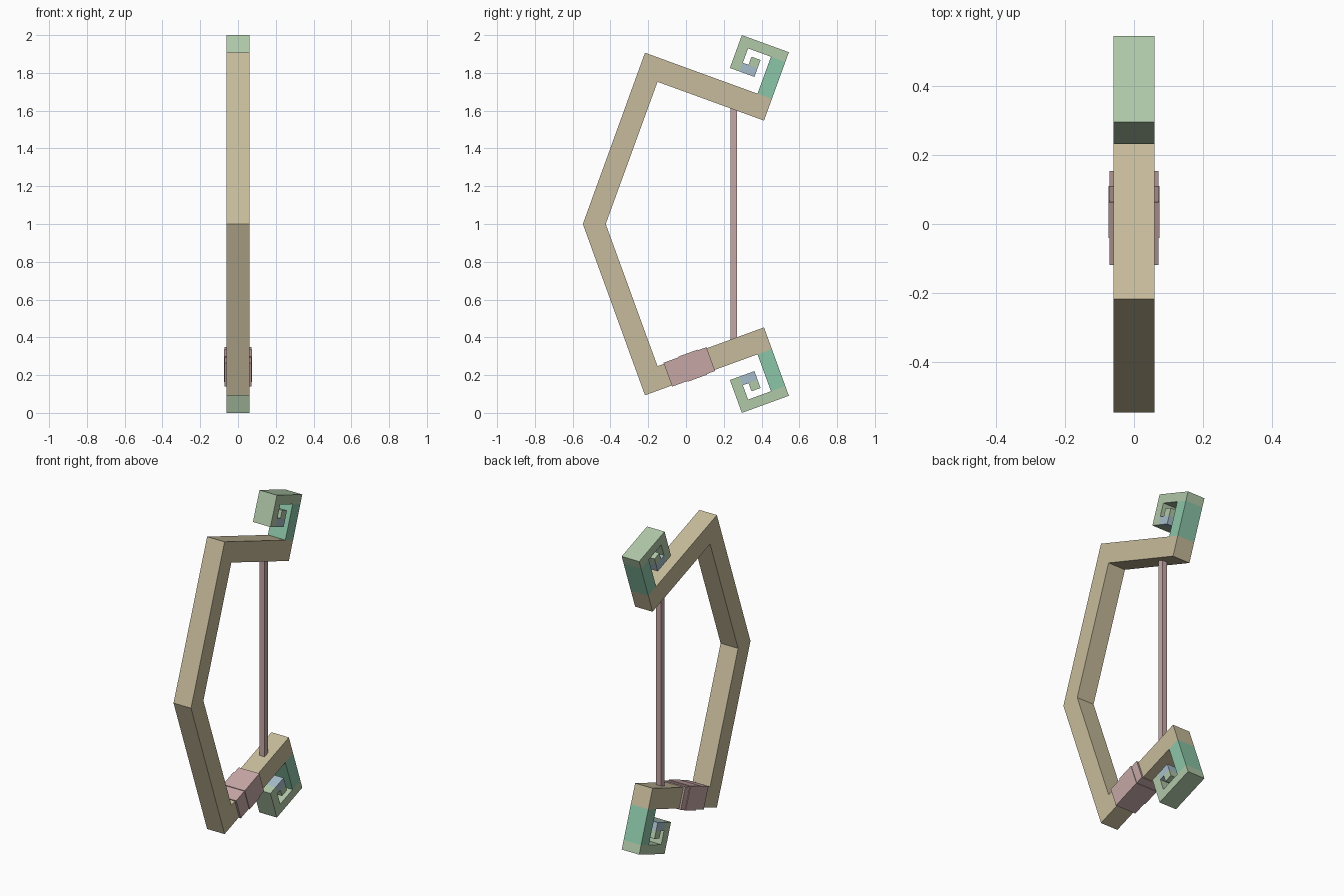
import bpy, bmesh, math
from mathutils import Vector, Matrix

if "Cube" in bpy.data.objects:
    bpy.data.objects.remove(bpy.data.objects["Cube"])

TILT = math.radians(20)
HALF = 0.06                                  # half thickness of the bow in x
U = Vector((math.cos(TILT), -math.sin(TILT)))   # along the upper arm (y, z)
V = Vector((math.sin(TILT), math.cos(TILT)))    # across the upper arm
TIP = Vector((0.413, 0.5475))                # outer arm corner, z measured from mid height


def material(name, rgb):
    m = bpy.data.materials.new(name)
    lin = [c / 12.92 if c < 0.04 else ((c + 0.055) / 1.055) ** 2.4 for c in rgb]
    m.diffuse_color = (*lin, 1)
    m.use_nodes = True
    m.node_tree.nodes["Principled BSDF"].inputs["Base Color"].default_value = m.diffuse_color
    return m


tan = material("tan wood", (0.78, 0.735, 0.61))
green = material("pale green", (0.69, 0.785, 0.66))
teal = material("teal green", (0.55, 0.775, 0.66))
blue = material("pale blue", (0.65, 0.74, 0.79))
pink = material("dusty pink", (0.775, 0.655, 0.65))


def finish(name, bm, mats):
    bmesh.ops.recalc_face_normals(bm, faces=bm.faces)
    me = bpy.data.meshes.new(name)
    bm.to_mesh(me)
    bm.free()
    for m in mats:
        me.materials.append(m)
    ob = bpy.data.objects.new(name, me)
    bpy.context.collection.objects.link(ob)
    return ob


def box(name, size, center, tilt, mat):
    bm = bmesh.new()
    bmesh.ops.create_cube(bm, size=1, matrix=Matrix.Translation(center)
                          @ Matrix.Rotation(tilt, 4, 'X') @ Matrix.Diagonal((*size, 1)))
    return finish(name, bm, [mat])


def uv(u, v):
    return TIP + U * u + V * v


# Bow frame: paired edge points from the mid bend to the end of the spiral,
# each with the material slot of the stretch that leads to it
corner = uv(-0.081, 0.122)
stations = [
    (Vector((-0.546, 0)), Vector((-0.425, 0)), 0),
    (uv(-0.715, 0.122), uv(-0.6, 0), 0),               # elbow
    (corner, uv(0, 0), 0),                             # arm end
    (corner, uv(0, 0.122), 0),
    (uv(-0.081, 0.33), uv(0, 0.33), 2),                # teal riser
    (uv(-0.081, 0.33), uv(0, 0.385), 1),
    (uv(-0.21, 0.33), uv(-0.265, 0.385), 1),           # curl top
    (uv(-0.21, 0.249), uv(-0.265, 0.2), 1),            # curl side
    (uv(-0.21, 0.249), uv(-0.21, 0.2), 1),
    (uv(-0.178, 0.249), uv(-0.127, 0.2), 3),           # blue return
    (uv(-0.178, 0.249), uv(-0.127, 0.249), 3),
    (uv(-0.178, 0.295), uv(-0.127, 0.295), 1),         # inner end
]
bm = bmesh.new()
cache = {}


def vert(x, p):
    key = (x, round(p.x, 4), round(p.y, 4))
    if key not in cache:
        cache[key] = bm.verts.new((x, p.x, p.y))
    return cache[key]


def face(corners, slot):
    vs = list(dict.fromkeys(vert(x, p) for x, p in corners))
    if len(vs) > 2:
        bm.faces.new(vs).material_index = slot


for (a0, b0, _), (a1, b1, slot) in zip(stations, stations[1:]):
    for x in (-HALF, HALF):
        face([(x, a0), (x, a1), (x, b1), (x, b0)], slot)
    for p, q in ((a0, a1), (b0, b1)):
        face([(-HALF, p), (-HALF, q), (HALF, q), (HALF, p)], slot)
a, b, slot = stations[-1]
face([(-HALF, a), (HALF, a), (HALF, b), (-HALF, b)], slot)

frame = finish("bow_frame", bm, [tan, green, teal, blue])
frame.location.z = 1
mirror = frame.modifiers.new("lower half", 'MIRROR')
mirror.use_axis = (False, False, True)

# String between the two arms
box("string", (0.034, 0.034, 1.23), (0, 0.253, 1), 0, pink)

# Wrapped grip: three bands around the lower arm
mid = uv(0, 0.061)
for name, y0, y1, width, height in (("grip_band_front", -0.096, -0.016, 0.142, 0.134),
                                    ("grip_band_middle", -0.016, 0.086, 0.149, 0.142),
                                    ("grip_band_back", 0.086, 0.131, 0.142, 0.134)):
    y = (y0 + y1) / 2
    z = 1 - mid.y + (y - mid.x) * math.tan(TILT)
    box(name, (width, (y1 - y0) / math.cos(TILT), height), (0, y, z), TILT, pink)
